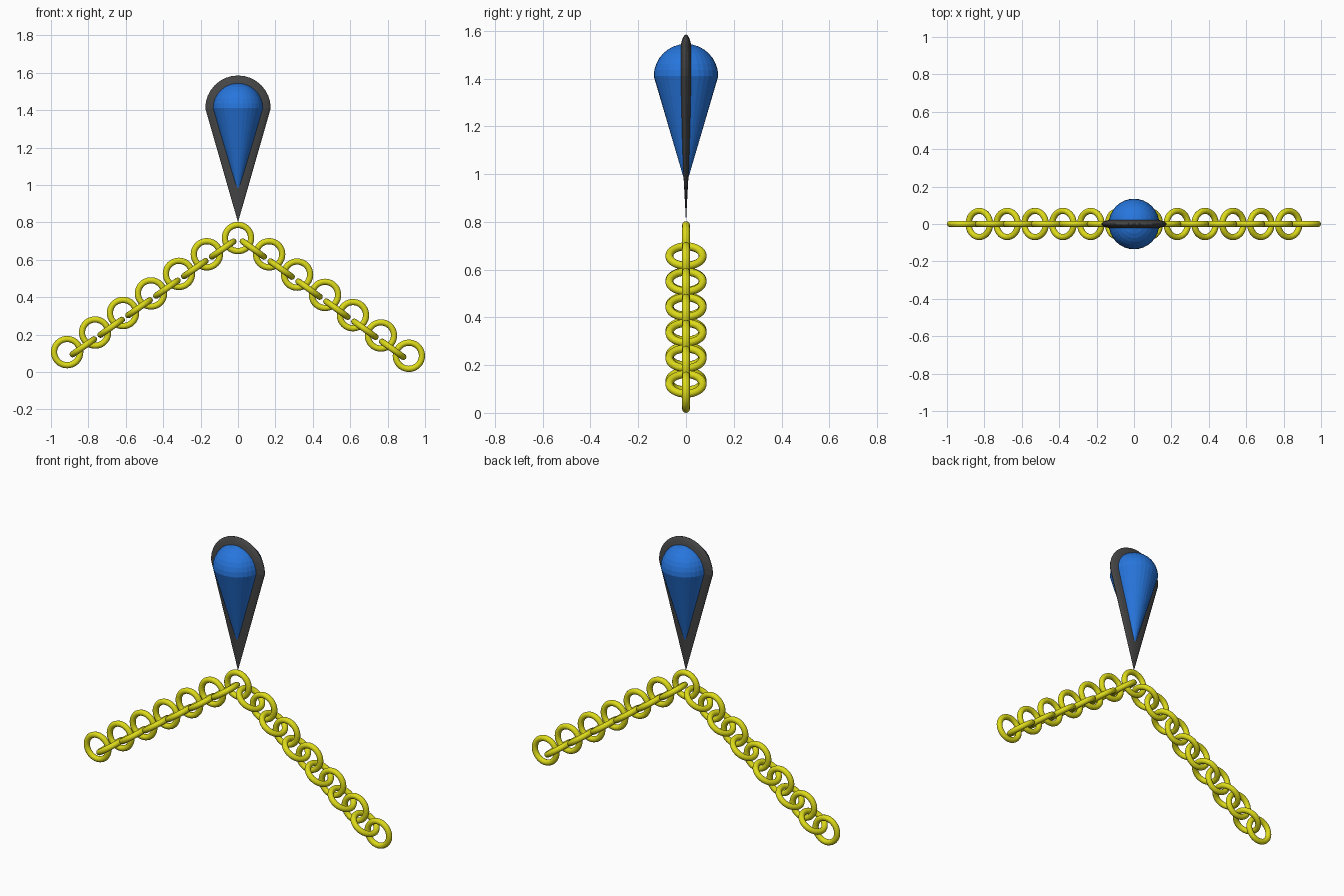
import bpy, math
from math import sin, cos, pi

if "Cube" in bpy.data.objects:
    bpy.data.objects.remove(bpy.data.objects["Cube"])

RING_R, TUBE_R = 0.07, 0.0165


def material(name, color):
    m = bpy.data.materials.new(name)
    m.diffuse_color = color
    m.use_nodes = True
    m.node_tree.nodes["Principled BSDF"].inputs["Base Color"].default_value = m.diffuse_color
    return m


yellow = material("yellow", (0.72, 0.70, 0.01, 1))
blue = material("blue", (0.02, 0.18, 0.72, 1))
dark = material("dark_grey", (0.06, 0.06, 0.06, 1))


def ring(name, x, z, rotation):
    bpy.ops.mesh.primitive_torus_add(location=(x, 0, z), rotation=rotation,
                                     major_radius=RING_R, minor_radius=TUBE_R,
                                     major_segments=40, minor_segments=12)
    ob = bpy.context.object
    ob.name = name
    ob.data.materials.append(yellow)
    bpy.ops.object.shade_smooth()


def teardrop(name, center_z, radius, tip_z, depth, mat, sides=32, rings=8):
    """Dome on top of a long pointed cone, flattened in y by depth."""
    verts, faces = [], []
    for i in range(rings):
        a = pi / 2 * i / rings
        for j in range(sides):
            t = 2 * pi * j / sides
            verts.append((radius * cos(a) * cos(t), radius * cos(a) * sin(t) * depth,
                          center_z + radius * sin(a)))
    top = len(verts)
    verts += [(0, 0, center_z + radius), (0, 0, tip_z)]
    for j in range(sides):
        k = (j + 1) % sides
        for i in range(rings - 1):
            a, b = i * sides, (i + 1) * sides
            faces.append((a + j, a + k, b + k, b + j))
        last = (rings - 1) * sides
        faces.append((last + j, last + k, top))
        faces.append((k, j, top + 1))
    me = bpy.data.meshes.new(name)
    me.from_pydata(verts, [], faces)
    me.materials.append(mat)
    ob = bpy.data.objects.new(name, me)
    bpy.context.collection.objects.link(ob)


# Pendant: flat dark plate with a full round blue drop set in it
teardrop("pendant_plate", 1.41, 0.175, 0.80, 0.19, dark)
teardrop("pendant_stone", 1.41, 0.135, 0.95, 1.0, blue)

# Chain: one top ring, then alternating tilted and upright links down each side
ring("top_ring", 0, 0.716, (pi / 2, 0, 0))
for side, label, drop, last_z in ((1, "right", 0.1072, 0.0865), (-1, "left", 0.1045, 0.106)):
    tilt = math.atan2(drop, 0.149)
    for i in range(6):
        ring(f"{label}_tilted_link_{i + 1}", side * (0.082 + 0.149 * i),
             0.657 - drop * i, (0, side * tilt, 0))
        ring(f"{label}_upright_link_{i + 1}", side * (0.1665 + 0.1494 * i),
             0.629 + (last_z - 0.629) * i / 5, (pi / 2, 0, 0))
